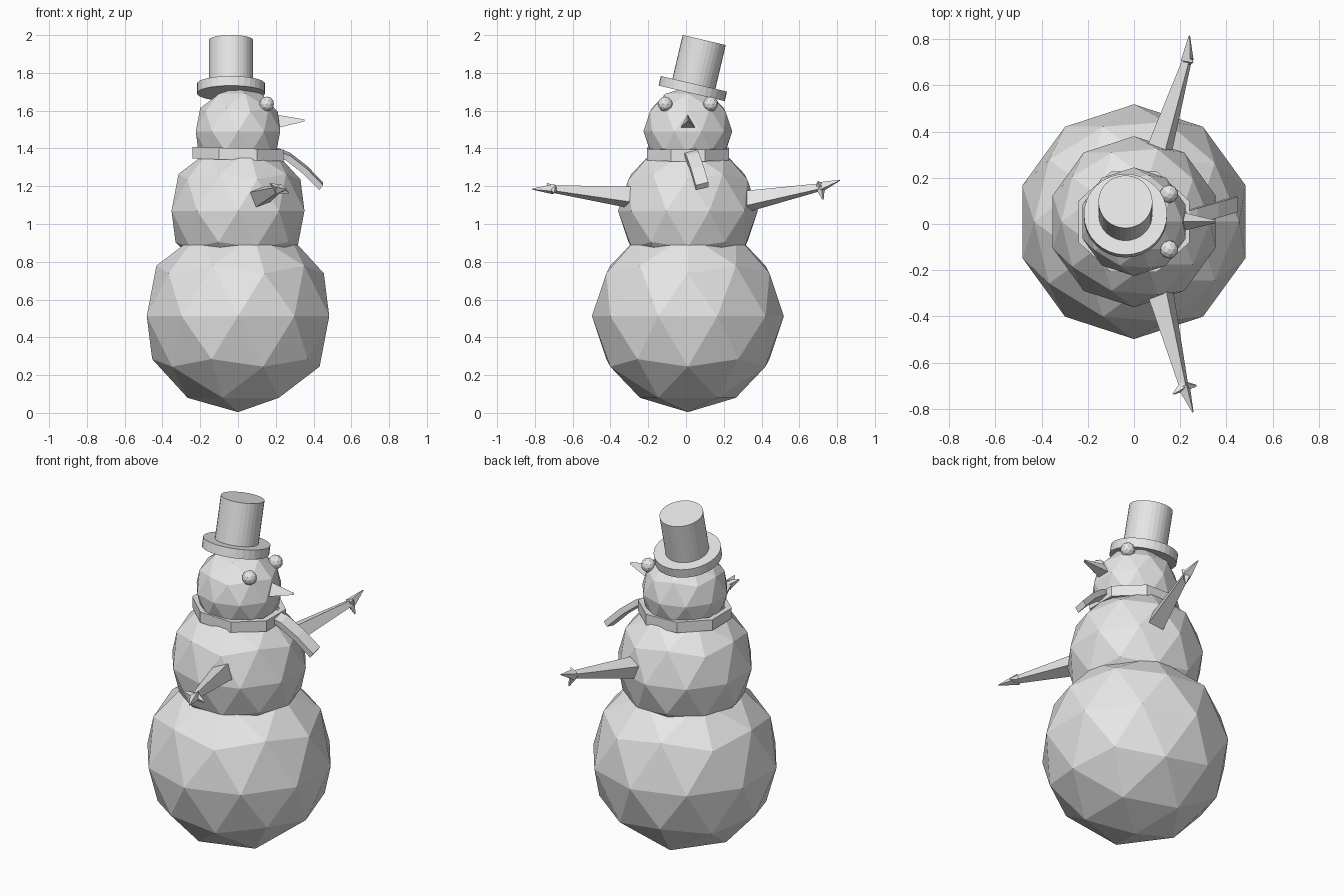
import bpy
import bmesh
from math import cos, sin, pi, radians
from mathutils import Vector, Matrix

if "Cube" in bpy.data.objects:
    bpy.data.objects.remove(bpy.data.objects["Cube"])

grey = bpy.data.materials.new("plain_grey")
grey.use_nodes = True
grey.diffuse_color = (0.8, 0.8, 0.8, 1)
grey.node_tree.nodes["Principled BSDF"].inputs["Base Color"].default_value = (0.8, 0.8, 0.8, 1)

MID_Y = 0.01  # centre line of the body


def finish(name, bm):
    bmesh.ops.recalc_face_normals(bm, faces=bm.faces)
    mesh = bpy.data.meshes.new(name)
    bm.to_mesh(mesh)
    bm.free()
    mesh.materials.append(grey)
    obj = bpy.data.objects.new(name, mesh)
    bpy.context.collection.objects.link(obj)
    return obj


def ball(name, centre, radius):
    bm = bmesh.new()
    bmesh.ops.create_icosphere(bm, subdivisions=2, radius=radius,
                               matrix=Matrix.Translation(centre))
    return finish(name, bm)


def loft(name, rings, closed=False):
    """Skin rings of points; cap the ends or join them up."""
    bm = bmesh.new()
    loops = [[bm.verts.new(p) for p in ring] for ring in rings]
    n = len(loops[0])
    pairs = list(zip(loops, loops[1:]))
    if closed:
        pairs.append((loops[-1], loops[0]))
    else:
        bm.faces.new(loops[0])
        bm.faces.new(loops[-1])
    for a, b in pairs:
        for i in range(n):
            j = (i + 1) % n
            bm.faces.new((a[i], a[j], b[j], b[i]))
    return finish(name, bm)


def spike(name, start, end, r1, r2, sides=4, roll=45):
    """Tapered prism between two points."""
    start, end = Vector(start), Vector(end)
    rot = (end - start).to_track_quat('Z', 'Y')

    def ring(c, r):
        angles = [radians(roll) + 2 * pi * i / sides for i in range(sides)]
        return [c + rot @ Vector((r * cos(t), r * sin(t), 0)) for t in angles]
    return loft(name, [ring(start, r1), ring(end, r2)])


# Snowballs
ball("lower_body", (0, MID_Y, 0.512), 0.508)
ball("upper_body", (0, MID_Y, 1.07), 0.37)
ball("head", (0, MID_Y, 1.49), 0.235)

# Face, looking along +x
for side, name in ((1, "left_eye"), (-1, "right_eye")):
    ball(name, (0.152, MID_Y + side * 0.12, 1.635), 0.04)
spike("nose", (0.19, MID_Y, 1.53), (0.352, MID_Y, 1.547), 0.052, 0.007, sides=3, roll=90)

# Hat, leaning to the left of the head
lean = Matrix.Translation((-0.037, 0.036, 1.717)) @ Matrix.Rotation(radians(-13.2), 4, 'X')
for name, radius, low, high in (("hat_brim", 0.18, -0.026, 0.026),
                                ("hat_crown", 0.117, 0.0, 0.264)):
    bm = bmesh.new()
    bmesh.ops.create_cone(bm, cap_ends=True, segments=32, radius1=radius, radius2=radius,
                          depth=high - low,
                          matrix=lean @ Matrix.Translation((0, 0, (low + high) / 2)))
    hat = finish(name, bm)

# Scarf: eight-sided band around the neck
band = []
for i in range(8):
    t = (i + 0.5) * pi / 4
    section = []
    for inset, dz in ((0, -0.031), (0, 0.031), (0.035, 0.031), (0.035, -0.031)):
        x = (0.26 - inset) * cos(t)
        y = MID_Y + (0.235 - inset) * sin(t)
        section.append((x, y, 1.37 - 0.03 * x + dz))
    band.append(section)
loft("scarf_band", band, closed=True)

# Scarf tail flying forward
path = [(0.2, 0.015, 1.382), (0.265, 0.035, 1.357), (0.355, 0.06, 1.287), (0.44, 0.085, 1.2)]
wide, thick = Vector((0, 0.033, 0.008)), Vector((0.010, 0, 0.013))
loft("scarf_tail", [[Vector(p) + a * wide + b * thick
                     for a, b in ((-1, -1), (1, -1), (1, 1), (-1, 1))] for p in path])

# Arms: tapered branch, long finger and two short twigs
arms = {
    "left": ((0.10, 0.29, 1.115), (0.23, 0.71, 1.195), (0.24, 0.815, 1.232),
             ((0.25, 0.725, 1.13), (0.255, 0.70, 1.225)), 25),
    "right": ((0.11, -0.28, 1.14), (0.215, -0.70, 1.185), (0.255, -0.815, 1.185),
              ((0.17, -0.735, 1.215), (0.27, -0.70, 1.165)), 65),
}
for side, (root, wrist, tip, twigs, roll) in arms.items():
    spike(side + "_arm", root, wrist, 0.064, 0.022, roll=roll)
    spike(side + "_long_finger", wrist, tip, 0.03, 0.003, roll=roll)
    for i, twig in enumerate(twigs):
        spike(f"{side}_twig_{i + 1}", wrist, twig, 0.026, 0.004, roll=roll)
